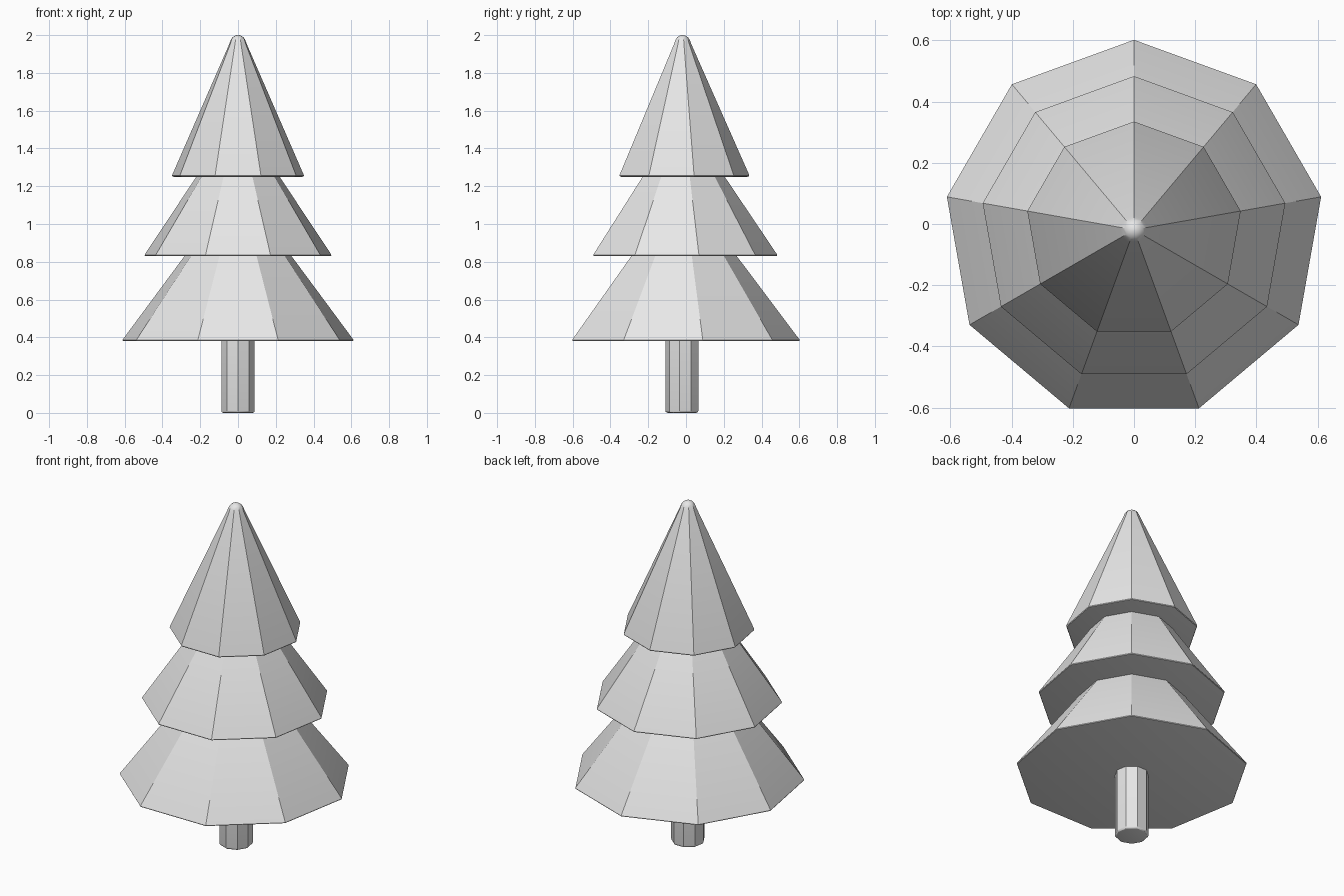
import bpy
import bmesh
import math

SIDES = 9
CENTRE_Y = -0.019

cube = bpy.data.objects.get("Cube")
if cube:
    bpy.data.objects.remove(cube, do_unlink=True)

grey = bpy.data.materials.new("plain grey")
grey.use_nodes = True
colour = (0.8, 0.8, 0.8, 1)
grey.diffuse_color = colour
grey.node_tree.nodes["Principled BSDF"].inputs["Base Color"].default_value = colour


def turned_part(name, profile, first_angle, rim_bevel):
    """Nine-sided solid from (radius, height) rings, with a softened bottom rim."""
    bm = bmesh.new()
    rings = []
    for radius, z in profile:
        ring = []
        for i in range(SIDES):
            a = first_angle + math.tau * i / SIDES
            ring.append(bm.verts.new((radius * math.cos(a), CENTRE_Y + radius * math.sin(a), z)))
        rings.append(ring)
    for low, high in zip(rings, rings[1:]):
        for i in range(SIDES):
            j = (i + 1) % SIDES
            bm.faces.new((low[i], low[j], high[j], high[i]))
    base = bm.faces.new(rings[0][::-1])
    bm.faces.new(rings[-1])
    bmesh.ops.bevel(bm, geom=list(base.edges), offset=rim_bevel, segments=3,
                    profile=0.5, affect='EDGES')
    bmesh.ops.recalc_face_normals(bm, faces=bm.faces)

    mesh = bpy.data.meshes.new(name)
    bm.to_mesh(mesh)
    bm.free()
    mesh.materials.append(grey)
    obj = bpy.data.objects.new(name, mesh)
    bpy.context.collection.objects.link(obj)
    bpy.ops.object.select_all(action='DESELECT')
    obj.select_set(True)
    bpy.context.view_layer.objects.active = obj
    bpy.ops.object.shade_smooth_by_angle(angle=math.radians(30))
    return obj


BACK = math.pi / 2    # a corner points to the back
FRONT = -math.pi / 2  # a corner points to the front

# Trunk
turned_part("trunk", [(0.09, 0), (0.09, 0.45)], FRONT, 0.012)

# Foliage tiers, each running up inside the one above
turned_part("lower_foliage", [(0.626, 0.38), (0.19, 0.96)], BACK, 0.012)
turned_part("middle_foliage", [(0.507, 0.83), (0.15, 1.36)], BACK, 0.012)

# Top tier with a rounded tip
turned_part("top_foliage",
            [(0.358, 1.25), (0.046, 1.955), (0.039, 1.975), (0.029, 1.989),
             (0.016, 1.997), (0.004, 2.0)], BACK, 0.012)
